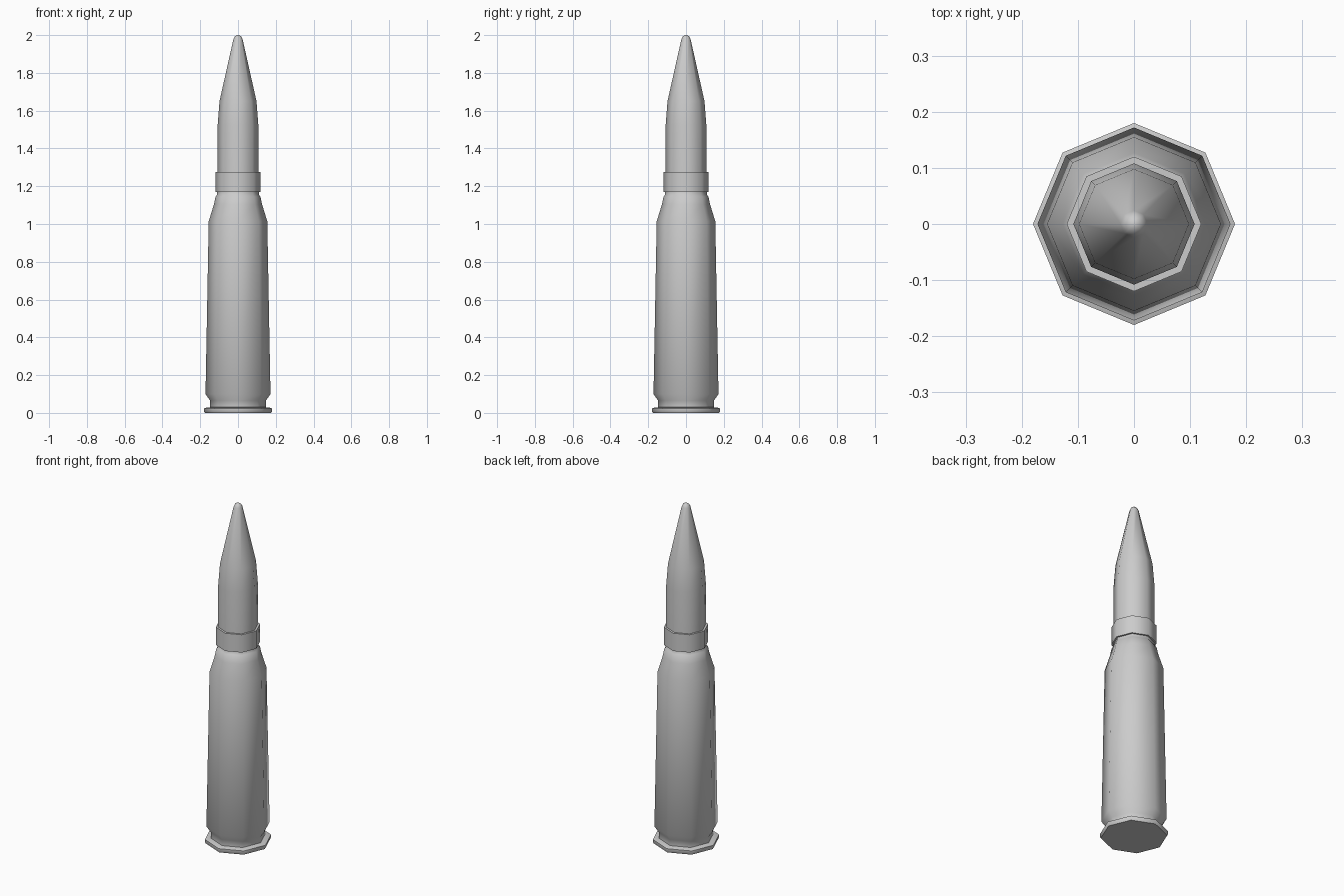
import bpy, bmesh, math

if "Cube" in bpy.data.objects:
    bpy.data.objects.remove(bpy.data.objects["Cube"])

SIDES = 8


def lathe(name, profile, angle=50):
    """Spin (radius, z) points into an eight-sided closed solid."""
    bm = bmesh.new()
    rings = []
    for r, z in profile:
        rings.append([bm.verts.new((r * math.cos(i * math.tau / SIDES),
                                    r * math.sin(i * math.tau / SIDES), z))
                      for i in range(SIDES)])
    for a, b in zip(rings, rings[1:]):
        for i in range(SIDES):
            j = (i + 1) % SIDES
            bm.faces.new((a[i], a[j], b[j], b[i]))
    bm.faces.new(rings[0][::-1])
    bm.faces.new(rings[-1])
    mesh = bpy.data.meshes.new(name)
    bm.to_mesh(mesh)
    bm.free()
    obj = bpy.data.objects.new(name, mesh)
    bpy.context.collection.objects.link(obj)
    bpy.ops.object.select_all(action='DESELECT')
    obj.select_set(True)
    bpy.context.view_layer.objects.active = obj
    bpy.ops.object.shade_smooth_by_angle(angle=math.radians(angle))
    return obj


# Casing: rim, extraction groove, tapered body, shoulder and neck
lathe("casing", [
    (0.175, 0.0), (0.18, 0.008), (0.18, 0.024), (0.168, 0.028), (0.148, 0.03),
    (0.148, 0.065), (0.172, 0.10), (0.155, 1.015), (0.127, 1.105),
    (0.119, 1.145), (0.113, 1.15), (0.11, 1.17),
])

# Raised band around the bullet
lathe("neck_band", [(0.12, 1.17), (0.12, 1.275)])

# Bullet with a slightly rounded tip
lathe("bullet", [
    (0.108, 1.16), (0.108, 1.52), (0.098, 1.65), (0.024, 1.98),
    (0.018, 1.992), (0.007, 2.0),
])
